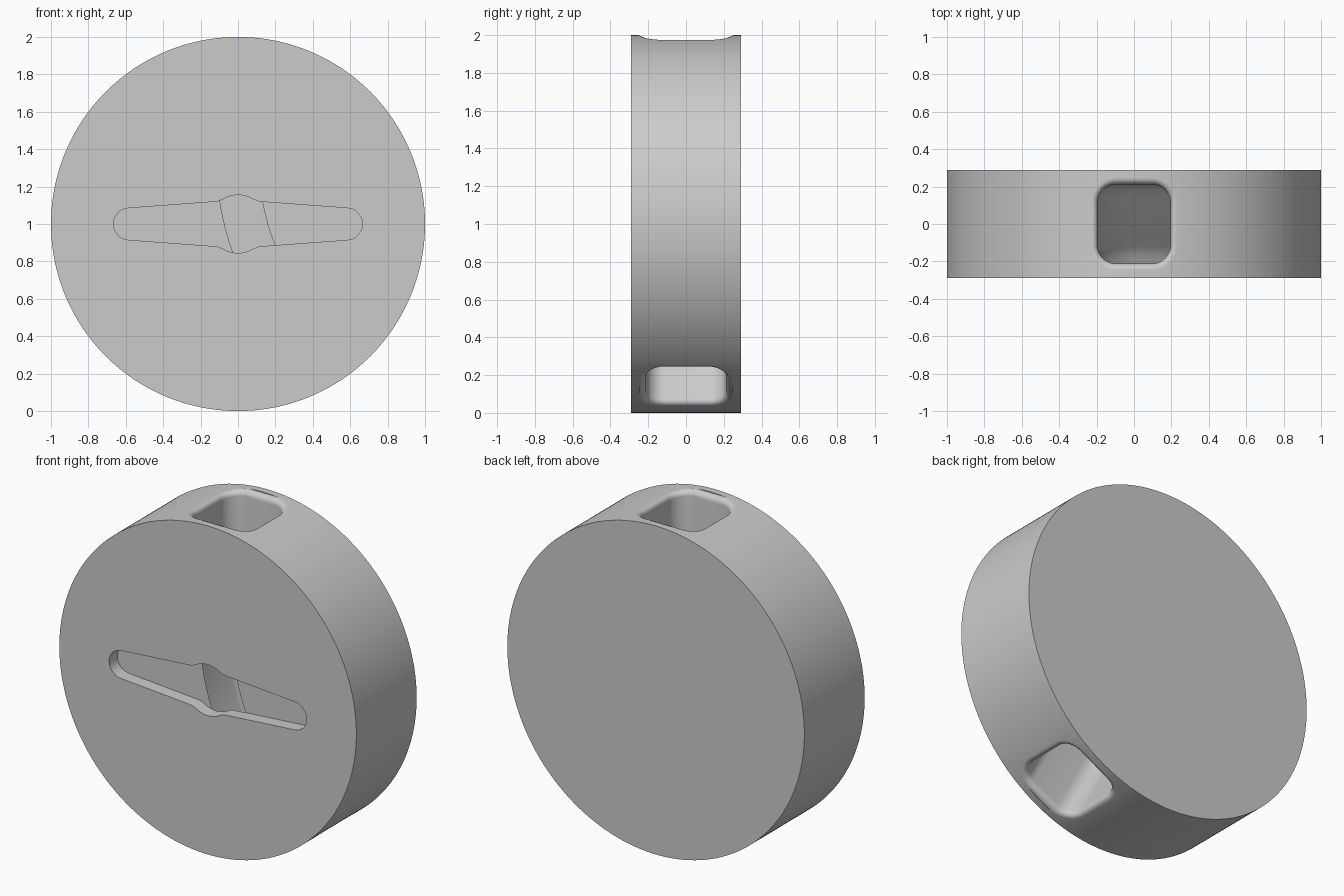
import bpy, bmesh
from math import sin, cos, tan, pi, radians, sqrt
from mathutils import Vector

cube = bpy.data.objects.get("Cube")
if cube:
    bpy.data.objects.remove(cube)

CENTRE = Vector((0, 0, 1))
HALF_DEPTH = 0.29
EXIT_ANGLE = radians(-61.5)   # direction of the lower port
HALF_W, HALF_H, CORNER = 0.195, 0.212, 0.1
LIP = 0.035                   # rounded lip radius of both ports
BEND = 1.3                    # bend radius of the duct
STEPS = 10


def make_object(name, bm):
    bmesh.ops.recalc_face_normals(bm, faces=bm.faces[:])
    mesh = bpy.data.meshes.new(name)
    bm.to_mesh(mesh)
    bm.free()
    obj = bpy.data.objects.new(name, mesh)
    bpy.context.collection.objects.link(obj)
    return obj


def prism(name, outline, y0, y1):
    """Extrude an outline of (x, z) points from y0 to y1."""
    bm = bmesh.new()
    face = bm.faces.new([bm.verts.new((x, y0, z)) for x, z in outline])
    out = bmesh.ops.extrude_face_region(bm, geom=[face])["geom"]
    verts = [v for v in out if isinstance(v, bmesh.types.BMVert)]
    bmesh.ops.translate(bm, verts=verts, vec=(0, y1 - y0, 0))
    return make_object(name, bm)


def section(grow):
    """Rounded rectangle of the duct, offset outwards by grow."""
    pts = []
    for k, (sx, sy) in enumerate([(1, 1), (-1, 1), (-1, -1), (1, -1)]):
        for i in range(STEPS + 1):
            a = (k + i / STEPS) * pi / 2
            r = CORNER + grow
            pts.append((sx * (HALF_W - CORNER) + r * cos(a),
                        sy * (HALF_H - CORNER) + r * sin(a)))
    return pts


def frame(angle):
    along = Vector((cos(angle), 0, sin(angle)))
    across = Vector((-sin(angle), 0, cos(angle)))
    return along, across


def port_ring(angle, side, grow, sink):
    """Ring that follows the rim surface, sunk below it by sink."""
    along, across = frame(angle)
    return [CENTRE + across * u + along * side * (sqrt(1 - u * u) - sink)
            + Vector((0, v, 0)) for u, v in section(grow)]


def port(angle, side):
    """Rings from outside the rim, over the rounded lip, into the duct."""
    rings = [port_ring(angle, side, LIP, -0.1)]
    for i in range(STEPS + 1):
        a = pi / 2 * (1 - i / STEPS)
        rings.append(port_ring(angle, side, LIP * (1 - cos(a)), LIP * (1 - sin(a))))
    return rings


# Body: a plain round disc
segments = 256
body = prism("disc_body", [(cos(2 * pi * i / segments), 1 + sin(2 * pi * i / segments))
                           for i in range(segments)], -HALF_DEPTH, HALF_DEPTH)

# Duct cutter: straight from the top, a gentle bend, straight to the lower port
start = -pi / 2
turn = EXIT_ANGLE - start
bend_centre = CENTRE + Vector((BEND, 0, BEND * tan(turn / 2)))
rings = port(start, -1)
for i in range(2 * STEPS + 1):
    along, across = frame(start + turn * i / (2 * STEPS))
    mid = bend_centre - across * BEND
    rings.append([mid + across * u + Vector((0, v, 0)) for u, v in section(0)])
rings += reversed(port(EXIT_ANGLE, 1))

bm = bmesh.new()
loops = [[bm.verts.new(p) for p in ring] for ring in rings]
count = len(loops[0])
for a, b in zip(loops, loops[1:]):
    for i in range(count):
        j = (i + 1) % count
        bm.faces.new((a[i], a[j], b[j], b[i]))
bm.faces.new(loops[0])
bm.faces.new(loops[-1])
duct = make_object("duct_cutter", bm)

# Slot cutter: round hub with two tapering, round-ended arms
quarter = [(0.58 + 0.085 * cos(a), 0.085 * sin(a))
           for a in (radians(86) * i / STEPS for i in range(STEPS + 1))]
quarter += [(0.125, 0.119), (0.105, 0.122), (0.085, 0.13)]
quarter += [(0.155 * cos(a), 0.155 * sin(a))
            for a in (radians(64 + 26 * i / 6) for i in range(7))]
half = quarter + [(-x, z) for x, z in reversed(quarter[:-1])]
outline = half + [(x, -z) for x, z in reversed(half[1:-1])]
slot = prism("slot_cutter", [(x, 1 + z) for x, z in outline], -HALF_DEPTH - 0.1, -0.2105)

# Cut the duct and the slot
bpy.context.view_layer.objects.active = body
body.select_set(True)
for cutter in (duct, slot):
    cutter.hide_render = True
    mod = body.modifiers.new(cutter.name, "BOOLEAN")
    mod.operation = "DIFFERENCE"
    mod.solver = "EXACT"
    mod.object = cutter
    bpy.ops.object.modifier_apply(modifier=mod.name)
    bpy.data.objects.remove(cutter)

# Material and shading
grey = bpy.data.materials.new("plain_grey")
grey.use_nodes = True
colour = (0.6, 0.6, 0.6, 1)
grey.diffuse_color = colour
grey.node_tree.nodes["Principled BSDF"].inputs["Base Color"].default_value = colour
body.data.materials.clear()
body.data.materials.append(grey)
bpy.ops.object.shade_smooth_by_angle(angle=radians(30))
